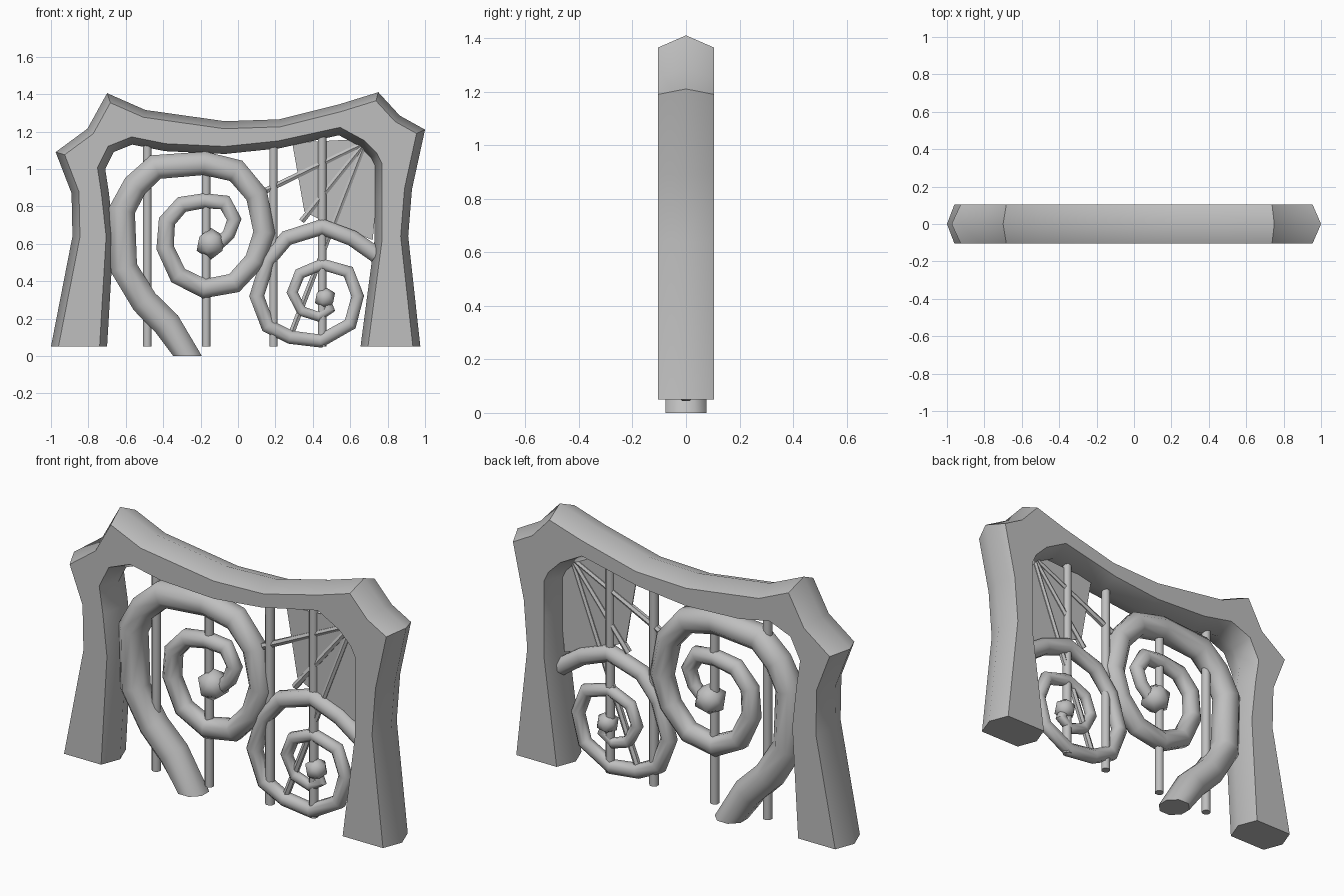
import bpy, bmesh, math
from mathutils import Vector

cube = bpy.data.objects.get("Cube")
if cube:
    bpy.data.objects.remove(cube, do_unlink=True)

GREY = (0.52, 0.52, 0.52, 1.0)
stone = bpy.data.materials.new("plain_grey")
stone.use_nodes = True
stone.diffuse_color = GREY
stone.node_tree.nodes["Principled BSDF"].inputs["Base Color"].default_value = GREY


def finish(name, bm, angle):
    """Turn a bmesh into a shaded, coloured object."""
    bmesh.ops.recalc_face_normals(bm, faces=bm.faces)
    mesh = bpy.data.meshes.new(name)
    bm.to_mesh(mesh)
    bm.free()
    mesh.materials.append(stone)
    obj = bpy.data.objects.new(name, mesh)
    bpy.context.collection.objects.link(obj)
    bpy.ops.object.select_all(action="DESELECT")
    obj.select_set(True)
    bpy.context.view_layer.objects.active = obj
    bpy.ops.object.shade_smooth_by_angle(angle=math.radians(angle))
    return obj


def loft(name, rings, angle=50):
    """Skin a row of closed rings and cap both ends."""
    bm = bmesh.new()
    rows = [[bm.verts.new(p) for p in ring] for ring in rings]
    for a, b in zip(rows, rows[1:]):
        for i in range(len(a)):
            j = (i + 1) % len(a)
            bm.faces.new((a[i], a[j], b[j], b[i]))
    bm.faces.new(rows[0])
    bm.faces.new(rows[-1])
    return finish(name, bm, angle)


def mitres(path, first=None, last=None):
    """Mitred right-hand normal for each point of a path in the x-z plane."""
    pts = [Vector(p) for p in path]
    dirs = [(b - a).normalized() for a, b in zip(pts, pts[1:])]
    before = [Vector(first) if first else dirs[0]] + dirs
    after = dirs + [Vector(last) if last else dirs[-1]]
    before[0], after[-1] = before[0], after[-1]
    if first:
        after[0] = before[0]
    if last:
        before[-1] = after[-1]
    result = []
    for a, b in zip(before, after):
        t = (a + b).normalized()
        stretch = min(1.5, 1 / max(0.1, t.dot(a)))
        result.append(Vector((t.y, -t.x)) * stretch)
    return pts, result


def tube(name, path, r_start, r_end, sides=8, first=None):
    """Tapering tube along a path in the x-z plane."""
    pts, normals = mitres(path, first)
    rings = []
    for k, (p, n) in enumerate(zip(pts, normals)):
        r = r_start + (r_end - r_start) * k / (len(pts) - 1)
        ring = []
        for s in range(sides):
            a = math.tau * (s + 0.5) / sides
            q = p + n * r * math.cos(a)
            ring.append((q.x, r * math.sin(a), q.y))
        rings.append(ring)
    return loft(name, rings)


def knob(name, x, z, r):
    """Faceted ball that ends a scroll."""
    bm = bmesh.new()
    bmesh.ops.create_icosphere(bm, subdivisions=1, radius=r)
    bmesh.ops.translate(bm, verts=bm.verts, vec=(x, 0, z))
    return finish(name, bm, 50)


# Arch frame: hexagonal section with a ridge along the outside and inside
outer = [(-1, .05), (-.885, .64), (-.89, .87), (-.975, 1.09), (-.805, 1.215),
         (-.7, 1.405), (-.495, 1.315), (-.07, 1.255), (.22, 1.265), (.54, 1.345),
         (.75, 1.41), (.865, 1.285), (1, 1.21), (.93, .89), (.91, .64), (.975, .05)]
inner = [(-.7, .05), (-.665, .64), (-.69, .87), (-.71, 1), (-.665, 1.09),
         (-.565, 1.13), (-.39, 1.095), (-.07, 1.08), (.22, 1.11), (.54, 1.18),
         (.65, 1.12), (.71, 1.06), (.73, 1.02), (.73, .84), (.73, .62), (.655, .05)]
HALF, INSET = 0.105, 0.04
out_pts, out_n = mitres(outer, (0, 1), (0, -1))
in_pts, in_n = mitres(inner, (0, 1), (0, -1))
frame_rings = []
for o, on, i, n in zip(out_pts, out_n, in_pts, in_n):
    fo, fi = o + on * INSET, i - n * INSET
    frame_rings.append([(o.x, 0, o.y), (fo.x, -HALF, fo.y), (fi.x, -HALF, fi.y),
                        (i.x, 0, i.y), (fi.x, HALF, fi.y), (fo.x, HALF, fo.y)])
loft("arch_frame", frame_rings)

# Large scroll, standing on the ground
tube("large_scroll",
     [(-.27, 0), (-.38, .17), (-.5, .29), (-.61, .47), (-.62, .78), (-.55, .91),
      (-.44, 1.01), (-.18, 1.03), (-.01, .99), (.1, .86), (.14, .66), (.09, .51),
      (-.02, .39), (-.18, .36), (-.32, .43), (-.39, .58), (-.38, .72), (-.3, .81),
      (-.18, .83), (-.07, .82), (-.02, .73), (-.05, .65), (-.1, .6)],
     .083, .034, first=(0, 1))
knob("large_scroll_knob", -.145, .6, .085)

# Small scroll, growing from the left leg
tube("small_scroll",
     [(.74, .54), (.61, .63), (.45, .69), (.26, .63), (.16, .51), (.1, .32),
      (.16, .16), (.28, .1), (.44, .08), (.6, .17), (.64, .32), (.59, .45),
      (.45, .49), (.33, .44), (.29, .34), (.34, .24), (.43, .21), (.49, .25), (.47, .3)],
     .047, .025)
knob("small_scroll_knob", .465, .31, .06)

# Upright bars
for k, x in enumerate((-.485, -.17, .19, .45)):
    tube(f"upright_bar_{k + 1}", [(x, .05), (x, 1.19)], .024, .024)

# Rays fanning out of the upper corner
for k, end in enumerate(((.14, .88), (.34, .72), (.285, .12))):
    tube(f"corner_ray_{k + 1}", [(.68, 1.14), end], .014, .018, sides=6)

# Thin web behind the rays
web = [(.29, 1.14), (.355, .77), (.46, .72), (.72, .62), (.76, 1.04), (.66, 1.16)]
loft("corner_web", [[(x, y, z) for x, z in web] for y in (-.003, .003)], 30)
